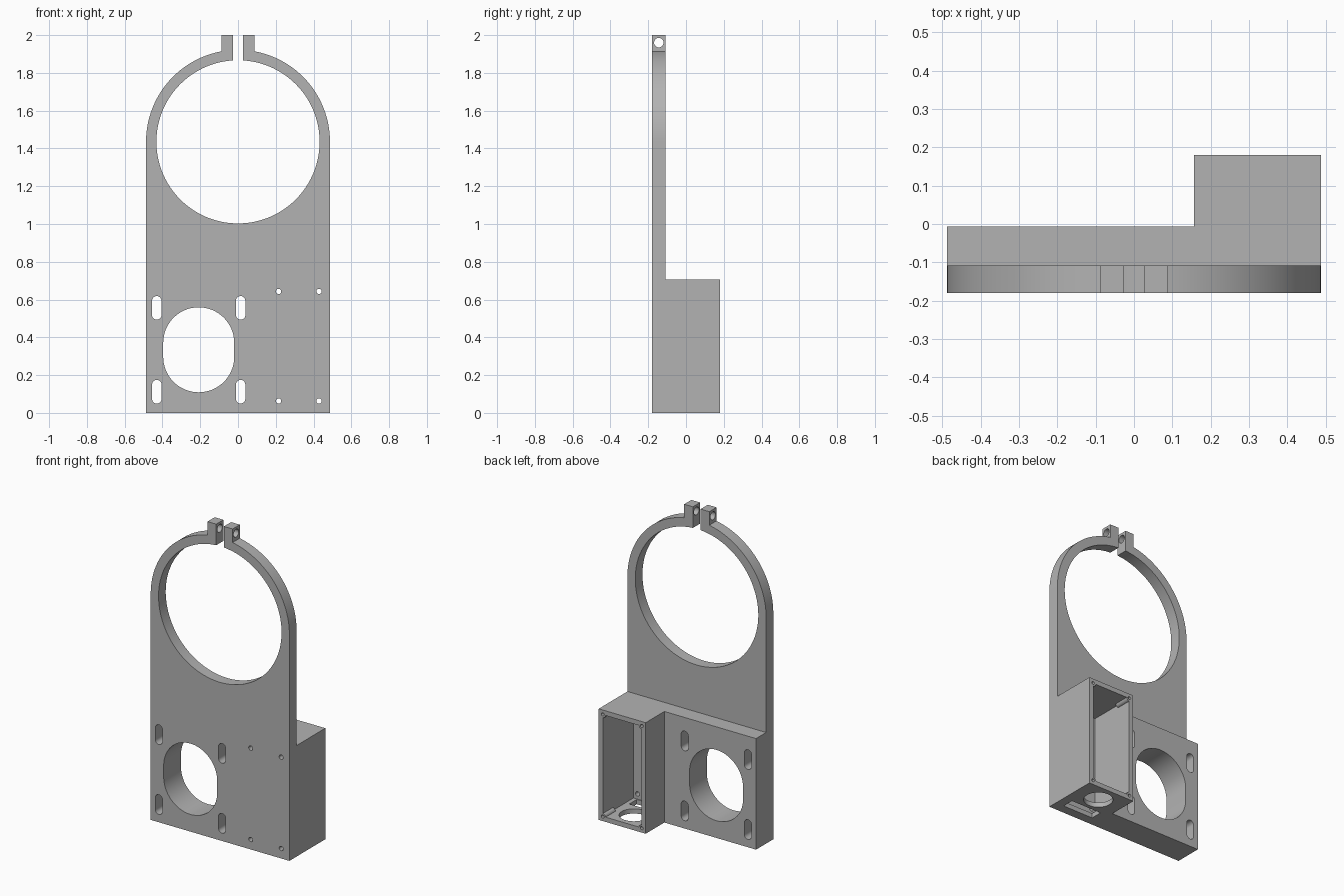
import bpy, bmesh
from math import pi, sin, cos, asin, radians
from mathutils import Vector

cube = bpy.data.objects.get("Cube")
if cube:
    bpy.data.objects.remove(cube, do_unlink=True)

grey = bpy.data.materials.new("Light grey")
grey.use_nodes = True
colour = (0.45, 0.45, 0.45, 1)
grey.diffuse_color = colour
grey.node_tree.nodes["Principled BSDF"].inputs["Base Color"].default_value = colour


def prism(name, points, axis, lo, hi):
    """Extrude a closed 2D outline along one axis from lo to hi."""
    place = {"x": lambda u, v, d: (d, u, v),
             "y": lambda u, v, d: (u, d, v),
             "z": lambda u, v, d: (u, v, d)}[axis]
    bm = bmesh.new()
    face = bm.faces.new([bm.verts.new(place(u, v, lo)) for u, v in points])
    new = bmesh.ops.extrude_face_region(bm, geom=[face])["geom"]
    shift = Vector(place(0, 0, hi - lo))
    bmesh.ops.translate(bm, vec=shift, verts=[g for g in new if isinstance(g, bmesh.types.BMVert)])
    bmesh.ops.recalc_face_normals(bm, faces=bm.faces)
    mesh = bpy.data.meshes.new(name)
    bm.to_mesh(mesh)
    bm.free()
    mesh.materials.append(grey)
    obj = bpy.data.objects.new(name, mesh)
    bpy.context.collection.objects.link(obj)
    return obj


def arc(cx, cy, r, a, b, n):
    return [(cx + r * cos(a + (b - a) * i / n), cy + r * sin(a + (b - a) * i / n))
            for i in range(n + 1)]


def slot(cx, cy, r, straight=0.0, n=24):
    """Vertical slot outline; a circle when straight is zero."""
    h = straight / 2
    if not h:
        return arc(cx, cy, r, 0, 2 * pi, 2 * n)[:-1]
    return arc(cx, cy + h, r, 0, pi, n) + arc(cx, cy - h, r, pi, 2 * pi, n)


def rect(x0, x1, y0, y1):
    return [(x0, y0), (x1, y0), (x1, y1), (x0, y1)]


def combine(target, tool, operation):
    mod = target.modifiers.new(operation.title(), "BOOLEAN")
    mod.operation = operation
    mod.solver = "EXACT"
    mod.object = tool
    bpy.context.view_layer.objects.active = target
    bpy.ops.object.modifier_apply(modifier=mod.name)
    bpy.data.objects.remove(tool, do_unlink=True)


W, FRONT, BACK = 0.487, -0.18, 0.18
RING_Z, BORE, GAP, EAR = 1.435, 0.432, 0.027, 0.088
BOX_X, BOX_TOP = 0.157, 0.705

# Plate with split clamp ring and two ears
outer_a, inner_a = pi / 2 - asin(EAR / W), pi / 2 - asin(GAP / BORE)
right = [(W, 0)] + arc(0, RING_Z, W, 0, outer_a, 40) + [(EAR, 2), (GAP, 2)]
bore = arc(0, RING_Z, BORE, inner_a, pi - inner_a - 2 * pi, 112)
left = [(-x, z) for x, z in reversed(right)]
bracket = prism("clamp_bracket", right + bore + left, "y", FRONT, -0.108)

# Thick motor mount and box, one L-shaped body
base = prism("base", [(-W, -0.15), (W, -0.15), (W, BACK), (BOX_X, BACK),
                      (BOX_X, -0.007), (-W, -0.007)], "z", 0, BOX_TOP)
combine(bracket, base, "UNION")

# Box cavity, open at the back
wall = 0.03
cavity = prism("cavity", rect(BOX_X + wall, W - wall, wall, BOX_TOP - wall), "y", -0.126, 0.3)
combine(bracket, cavity, "DIFFERENCE")

# Lid screw bosses and blind holes in the box corners
inset = 0.028
corners = [(x, z) for x in (BOX_X + inset, W - inset) for z in (inset, BOX_TOP - inset)]
for x, z in corners:
    combine(bracket, prism("boss", slot(x, z, 0.021, n=8), "y", 0.08, BACK), "UNION")
for x, z in corners:
    combine(bracket, prism("lid_hole", slot(x, z, 0.01, n=8), "y", 0.1, 0.3), "DIFFERENCE")

# Motor opening and its four adjusting slots
MX, MZ = -0.208, 0.334
cuts = [slot(MX, MZ, 0.188, 0.074, 32)]
cuts += [slot(MX + sx * 0.222, MZ + sz * 0.222, 0.025, 0.075, 12)
         for sx in (-1, 1) for sz in (-1, 1)]
for outline in cuts:
    combine(bracket, prism("motor_cut", outline, "y", -0.3, 0.1), "DIFFERENCE")

# Small screw holes through the front of the box
for x in (0.215, 0.429):
    for z in (0.063, 0.643):
        combine(bracket, prism("screw_hole", slot(x, z, 0.014, n=10), "y", -0.3, 0), "DIFFERENCE")

# Cable hole and rectangular slot in the box floor
combine(bracket, prism("cable_hole", slot(0.322, 0.063, 0.085), "z", -0.1, 0.06), "DIFFERENCE")
combine(bracket, prism("floor_slot", rect(0.215, 0.43, -0.12, -0.045), "z", -0.1, 0.06), "DIFFERENCE")

# Clamp bolt hole through both ears
combine(bracket, prism("bolt_hole", slot(-0.144, 1.96, 0.025, n=16), "x", -0.2, 0.2), "DIFFERENCE")

bpy.ops.object.select_all(action="DESELECT")
bracket.select_set(True)
bpy.context.view_layer.objects.active = bracket
bpy.ops.object.shade_smooth_by_angle(angle=radians(30))
